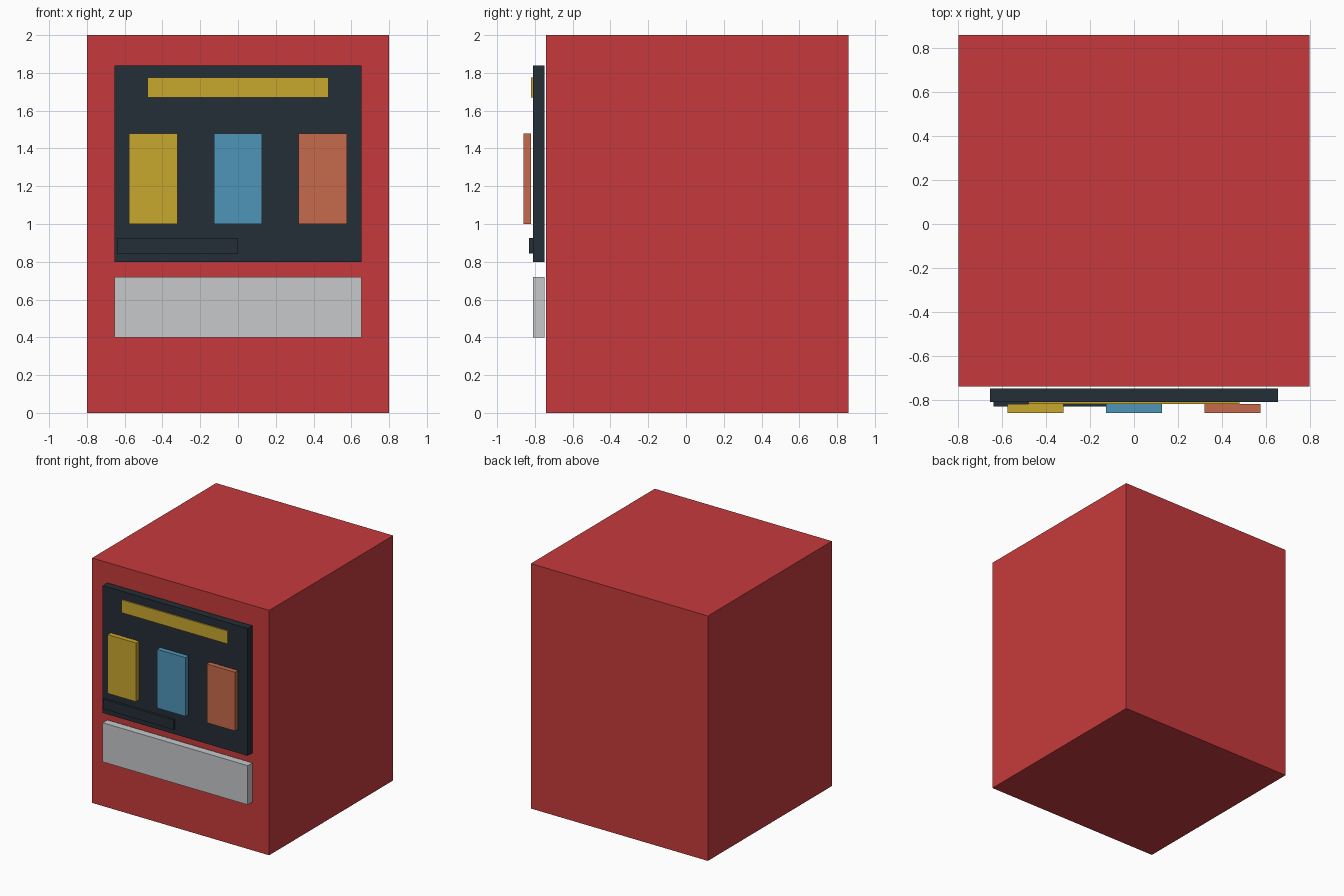
import bpy

default = bpy.data.objects.get("Cube")
if default:
    bpy.data.objects.remove(default, do_unlink=True)


def linear(c):
    c /= 255
    return c / 12.92 if c <= 0.04045 else ((c + 0.055) / 1.055) ** 2.4


def material(name, r, g, b):
    colour = (linear(r), linear(g), linear(b), 1)
    mat = bpy.data.materials.new(name)
    mat.use_nodes = True
    mat.diffuse_color = colour
    mat.node_tree.nodes["Principled BSDF"].inputs["Base Color"].default_value = colour
    return mat


def box(name, x, y, z, mat):
    """Box spanning the (low, high) ranges on each axis."""
    spans = (x, y, z)
    bpy.ops.mesh.primitive_cube_add(size=1, location=[(a + b) / 2 for a, b in spans])
    obj = bpy.context.object
    obj.name = obj.data.name = name
    obj.scale = [b - a for a, b in spans]
    bpy.ops.object.transform_apply(location=False, rotation=False, scale=True)
    obj.data.materials.append(mat)
    return obj


red = material("red", 198, 58, 60)
dark = material("dark slate", 36, 46, 54)
grey = material("light grey", 199, 200, 202)
gold = material("gold", 201, 167, 46)
blue = material("blue", 79, 149, 185)
coral = material("coral", 198, 107, 75)

# Cabinet
box("cabinet", (-0.8, 0.8), (-0.74, 0.86), (0, 2), red)

# Display window and tray, standing just off the cabinet front
wide, panel_depth = (-0.655, 0.655), (-0.81, -0.75)
box("display_panel", wide, panel_depth, (0.8, 1.84), dark)
box("collection_tray", wide, panel_depth, (0.4, 0.72), grey)

# Header bar and lower ledge on the window
box("header_bar", (-0.48, 0.48), (-0.82, -0.80), (1.67, 1.775), gold)
box("lower_ledge", (-0.64, 0), (-0.83, -0.80), (0.845, 0.925), dark)

# Row of three display items
for name, x, mat in (("left_item", 0.448, coral),
                     ("middle_item", 0, blue),
                     ("right_item", -0.448, gold)):
    box(name, (x - 0.128, x + 0.128), (-0.86, -0.82), (1.0, 1.48), mat)
